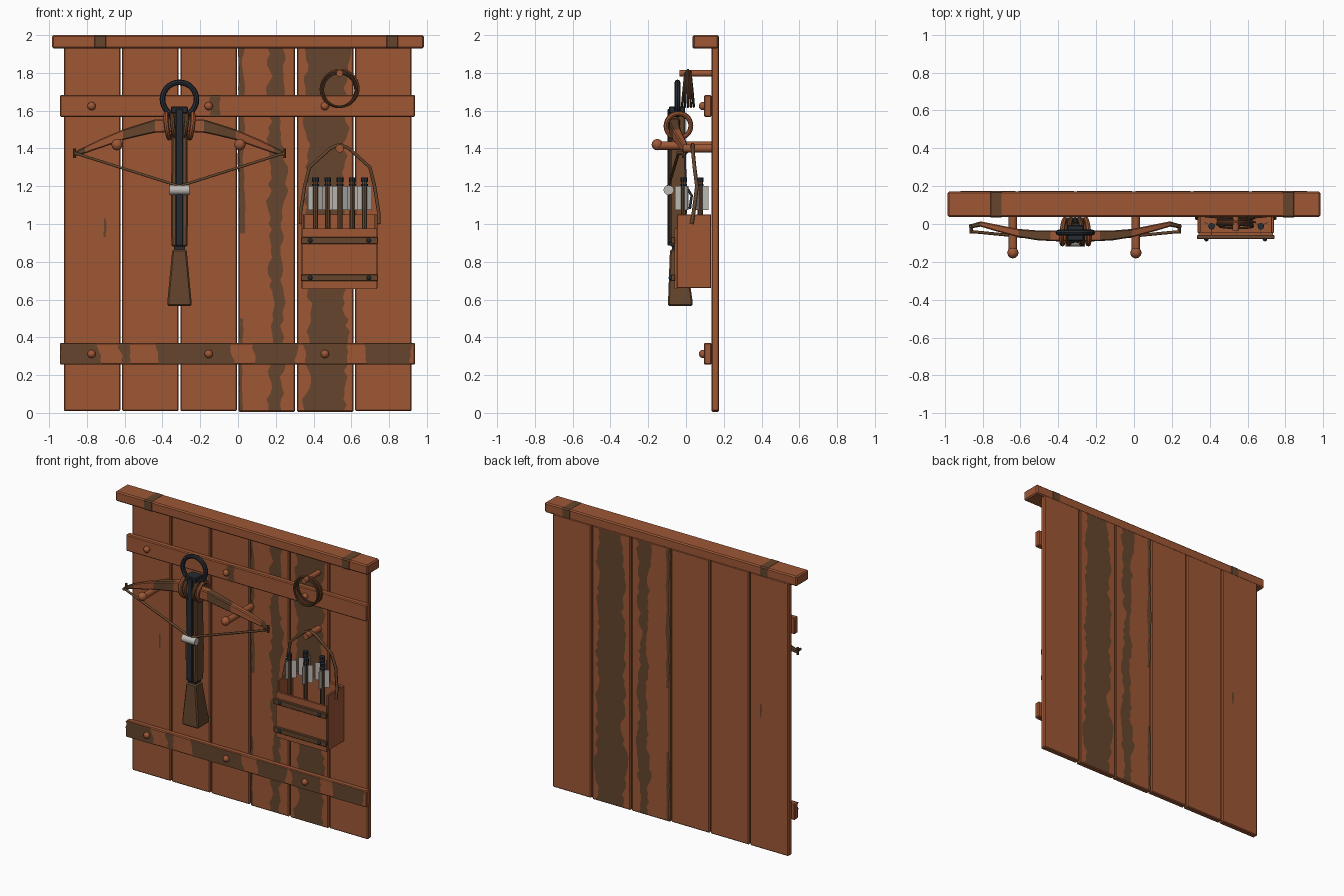
import bpy, bmesh, math, random
from mathutils import Vector

random.seed(4)
if "Cube" in bpy.data.objects:
    bpy.data.objects.remove(bpy.data.objects["Cube"])


def material(name, rgb):
    m = bpy.data.materials.new(name)
    m.use_nodes = True
    m.diffuse_color = (*rgb, 1)
    m.node_tree.nodes["Principled BSDF"].inputs["Base Color"].default_value = (*rgb, 1)
    return m


WOOD = material("rust wood", (0.34, 0.096, 0.036))
DARK = material("dark wood", (0.13, 0.06, 0.026))
IRON = material("black iron", (0.02, 0.025, 0.032))
PALE = material("pale feather", (0.5, 0.48, 0.45))


def add_mesh(name, bm, mats, bevel=0):
    me = bpy.data.meshes.new(name)
    bm.to_mesh(me)
    bm.free()
    ob = bpy.data.objects.new(name, me)
    bpy.context.collection.objects.link(ob)
    for m in mats:
        me.materials.append(m)
    if bevel:
        mod = ob.modifiers.new("bevel", "BEVEL")
        mod.width, mod.segments = bevel, 1
    return ob


def box(name, x, y, z, mat, bevel=0):
    """Box from (low, high) pairs."""
    bm = bmesh.new()
    bmesh.ops.create_cube(bm, size=1)
    for v in bm.verts:
        v.co = [sum(r) / 2 + c * (r[1] - r[0]) for r, c in zip((x, y, z), v.co)]
    return add_mesh(name, bm, [mat], bevel)


def finish(name, mat):
    ob = bpy.context.object
    ob.name = name
    ob.data.materials.clear()
    ob.data.materials.append(mat)
    bpy.ops.object.shade_smooth_by_angle(angle=math.radians(40))
    return ob


def rod(name, a, b, r, mat, sides=12):
    a, b = Vector(a), Vector(b)
    bpy.ops.mesh.primitive_cylinder_add(vertices=sides, radius=r, depth=(b - a).length, location=(a + b) / 2,
                                        rotation=(b - a).to_track_quat("Z", "Y").to_euler())
    return finish(name, mat)


def ball(name, at, r, mat):
    bpy.ops.mesh.primitive_uv_sphere_add(segments=12, ring_count=8, radius=r, location=at)
    return finish(name, mat)


def ring(name, at, big, small, mat, rot):
    bpy.ops.mesh.primitive_torus_add(major_radius=big, minor_radius=small, major_segments=28,
                                     minor_segments=8, location=at, rotation=rot)
    return finish(name, mat)


def tube(name, points, r, mat):
    cu = bpy.data.curves.new(name, "CURVE")
    cu.dimensions, cu.bevel_depth, cu.bevel_resolution = "3D", r, 1
    sp = cu.splines.new("POLY")
    sp.points.add(len(points) - 1)
    for p, co in zip(sp.points, points):
        p.co = (*co, 1)
    cu.materials.append(mat)
    ob = bpy.data.objects.new(name, cu)
    bpy.context.collection.objects.link(ob)


def loft(name, rings, mats, rule=None, bevel=0):
    """Skin a list of four-cornered sections; rule picks each face's colour."""
    bm = bmesh.new()
    rows = [[bm.verts.new(c) for c in r] for r in rings]
    for a, b in zip(rows, rows[1:]):
        for i in range(4):
            bm.faces.new((a[i], a[(i + 1) % 4], b[(i + 1) % 4], b[i]))
    bm.faces.new(rows[0])
    bm.faces.new(rows[-1])
    bmesh.ops.recalc_face_normals(bm, faces=bm.faces)
    if rule:
        for f in bm.faces:
            f.material_index = rule(f.calc_center_median())
    return add_mesh(name, bm, mats, bevel)


def grain(name, y, z, left, right, wobble=0.016, step=0.03, front=True):
    """Wavy painted streak between two x limits, laid flat on a board."""
    bm = bmesh.new()
    n = max(2, round((z[1] - z[0]) / step))
    la = lb = 0
    rows = []
    for i in range(n + 1):
        la = 0.6 * la + random.uniform(-wobble, wobble)
        lb = 0.6 * lb + random.uniform(-wobble, wobble)
        h = z[0] + (z[1] - z[0]) * i / n
        rows.append((bm.verts.new((left + la, y, h)), bm.verts.new((right + lb, y, h))))
    for (a, b), (c, d) in zip(rows, rows[1:]):
        bm.faces.new((a, b, d, c) if front else (c, d, b, a))
    return add_mesh(name, bm, [DARK])


# Board wall with a cap beam and two rails
for i in range(6):
    x = -0.922 + i * 0.3083
    box(f"plank_{i + 1}", (x, x + 0.3), (0.135, 0.175), (0.01 - 0.004 * (i in (3, 4)), 1.94), WOOD, 0.006)
box("cap_beam", (-0.985, 0.985), (0.037, 0.172), (1.93, 2.0), WOOD, 0.008)
for x in (-0.765, 0.78):
    box("cap_band", (x, x + 0.072), (0.035, 0.174), (1.928, 2.001), DARK, 0.008)
for z in (0.255, 1.567):
    box("rail", (-0.943, 0.938), (0.095, 0.135), (z, z + 0.116), WOOD, 0.006)
    for x in (-0.775, -0.155, 0.46):
        ball("rail_peg", (x, 0.09, z + 0.057), 0.022, WOOD)

# Dark grain on both faces of the boards, then on the rails
for y, front in ((0.1325, True), (0.1775, False)):
    grain("grain_middle", y, (0.012, 1.93), 0.17, 0.242, front=front)
    grain("grain_wide", y, (0.012, 1.93), 0.36, 0.57, 0.018, front=front)
    grain("grain_edge_low", y, (0.012, 0.5), 0.007, 0.027, 0.004, front=front)
    grain("grain_edge_high", y, (0.95, 1.93), 0.007, 0.03, 0.006, front=front)
    grain("grain_fleck", y, (0.93, 1.03), -0.713, -0.702, 0.004, front=front)
for a, b in ((-0.935, -0.73), (-0.63, -0.57), (-0.42, -0.03), (0.08, 0.3), (0.35, 0.57), (0.68, 0.91)):
    grain("rail_grain_low", 0.093, (0.258, 0.368), a, b, 0.012, 0.02)
grain("rail_grain_high", 0.093, (1.57, 1.68), -0.145, -0.095, 0.008, 0.02)

# Crossbow stock and butt
CX = -0.31


def flat_section(z, hx, y0, y1):
    return [(CX - hx, y0, z), (CX + hx, y0, z), (CX + hx, y1, z), (CX - hx, y1, z)]


loft("stock_butt", [flat_section(0.565, 0.064, -0.095, 0.035), flat_section(0.59, 0.064, -0.095, 0.035),
                    flat_section(0.865, 0.038, -0.085, -0.005)], [DARK], bevel=0.008)
loft("stock", [flat_section(0.88, 0.043, -0.085, 0.0), flat_section(1.1, 0.045, -0.085, 0.005),
               flat_section(1.62, 0.04, -0.085, -0.005)], [DARK], bevel=0.008)
box("stock_neck", (CX - 0.03, CX + 0.03), (-0.075, -0.015), (0.86, 0.885), IRON)
box("bolt_groove", (CX - 0.02, CX + 0.02), (-0.097, -0.08), (0.885, 1.61), IRON, 0.004)
box("stock_nose", (CX - 0.045, CX + 0.045), (-0.09, -0.005), (1.585, 1.622), IRON, 0.005)
ring("stirrup", (CX, -0.045, 1.66), 0.09, 0.015, IRON, (math.pi / 2, 0, 0))
rod("string_roller", (CX - 0.052, -0.093, 1.18), (CX + 0.052, -0.093, 1.18), 0.026, PALE)
tube("trigger", [(CX, 0.0, 1.2), (CX, 0.03, 1.15), (CX, 0.02, 1.08)], 0.008, IRON)

# Bow limbs, string and lashing
LIMB = [(0, -0.062, 1.525, 0.03, 0.035), (0.13, -0.062, 1.518, 0.028, 0.035), (0.2, -0.06, 1.5, 0.026, 0.032),
        (0.3, -0.048, 1.472, 0.022, 0.028), (0.42, -0.02, 1.425, 0.018, 0.024), (0.5, 0.0, 1.392, 0.014, 0.018),
        (0.55, -0.012, 1.372, 0.011, 0.013)]
for side in (-1, 1):
    loft("bow_limb", [[(CX + side * u, y + a * hy, z + b * hz) for a, b in ((-1, -1), (1, -1), (1, 1), (-1, 1))]
                      for u, y, z, hy, hz in LIMB], [WOOD, DARK],
         lambda c: int(0.14 < abs(c.x - CX) < 0.28 or abs(c.x - CX) > 0.48), 0.006)
    tip = (CX + side * 0.55, -0.04, 1.374)
    rod("string_nock", (tip[0], 0.0, 1.374), (tip[0], -0.05, 1.374), 0.009, DARK, 8)
    rod("limb_tie", (tip[0] + side * 0.005, -0.012, 1.35), (tip[0] + side * 0.005, -0.012, 1.4), 0.008, DARK, 8)
    tube("bowstring", [tip, (CX, -0.093, 1.2)], 0.008, DARK)
    for k, off in enumerate((0.028, 0.062)):
        ring("lashing", (CX + side * off, -0.04, 1.52), 0.066, 0.013, (DARK, WOOD)[k],
             (0, math.pi / 2 + side * 0.12, side * 0.1))
    # Wall pegs that carry the bow
    px = CX - 0.005 + side * 0.325
    rod("bow_peg", (px, 0.135, 1.415), (px, -0.15, 1.415), 0.022, WOOD)
    ball("bow_peg_knob", (px, -0.152, 1.42), 0.03, WOOD)

# Coil of cord on its peg
rod("coil_peg", (0.538, 0.135, 1.798), (0.538, -0.035, 1.798), 0.018, WOOD)
for k in range(5):
    ring("cord_loop", (0.536 + 0.004 * (-1) ** k, -0.012 + k * 0.011, 1.71 + 0.004 * (k % 3)),
         0.09 + 0.004 * (k % 3), 0.006, DARK if k != 2 else WOOD,
         (math.pi / 2 + 0.05 * (k - 2), 0.06 * (k - 2), 0))

# Open quiver box
box("quiver_back", (0.34, 0.735), (0.115, 0.133), (0.66, 1.05), WOOD)
box("quiver_front", (0.34, 0.735), (-0.06, -0.045), (0.655, 0.975), WOOD)
box("quiver_floor", (0.345, 0.73), (-0.05, 0.12), (0.66, 0.68), WOOD)
for x in (0.335, 0.723):
    box("quiver_side", (x, x + 0.016), (-0.047, 0.133), (0.66, 1.05), WOOD, 0.003)
for z in (0.697, 0.895):
    box("quiver_slat", (0.333, 0.742), (-0.08, -0.058), (z, z + 0.036), DARK, 0.003)
    for x in (0.382, 0.692):
        ball("slat_rivet", (x, -0.08, z + 0.018), 0.012, IRON)
rod("quiver_peg", (0.538, 0.135, 1.4), (0.538, -0.015, 1.4), 0.022, WOOD)
for s in (-1, 1):
    tube("quiver_strap", [(0.538, 0.035, 1.422), (0.538 + s * 0.05, 0.035, 1.4), (0.538 + s * 0.16, 0.045, 1.3),
                          (0.538 + s * 0.185, 0.058, 1.2), (0.538 + s * 0.207, 0.04, 1.06),
                          (0.538 + s * 0.207, 0.03, 1.0)], 0.01, DARK)

# Feathered bolts in two rows
for i in range(5):
    x, y = 0.41 + i * 0.065, 0.075 if i % 2 else -0.012
    rod("bolt_shaft", (x, y, 0.69), (x, y, 1.225), 0.014, DARK, 8)
    rod("bolt_collar", (x, y, 1.2), (x, y, 1.212), 0.018, IRON, 8)
    rod("bolt_cap", (x, y, 1.222), (x, y, 1.245), 0.018, IRON, 8)
    for k in range(3):
        vane = box("bolt_vane", (0.01, 0.045), (-0.002, 0.002), (1.075, 1.2), PALE)
        vane.location = (x, y, 0)
        vane.rotation_euler.z = math.radians(30 + 120 * k + 60 * (i % 2))
